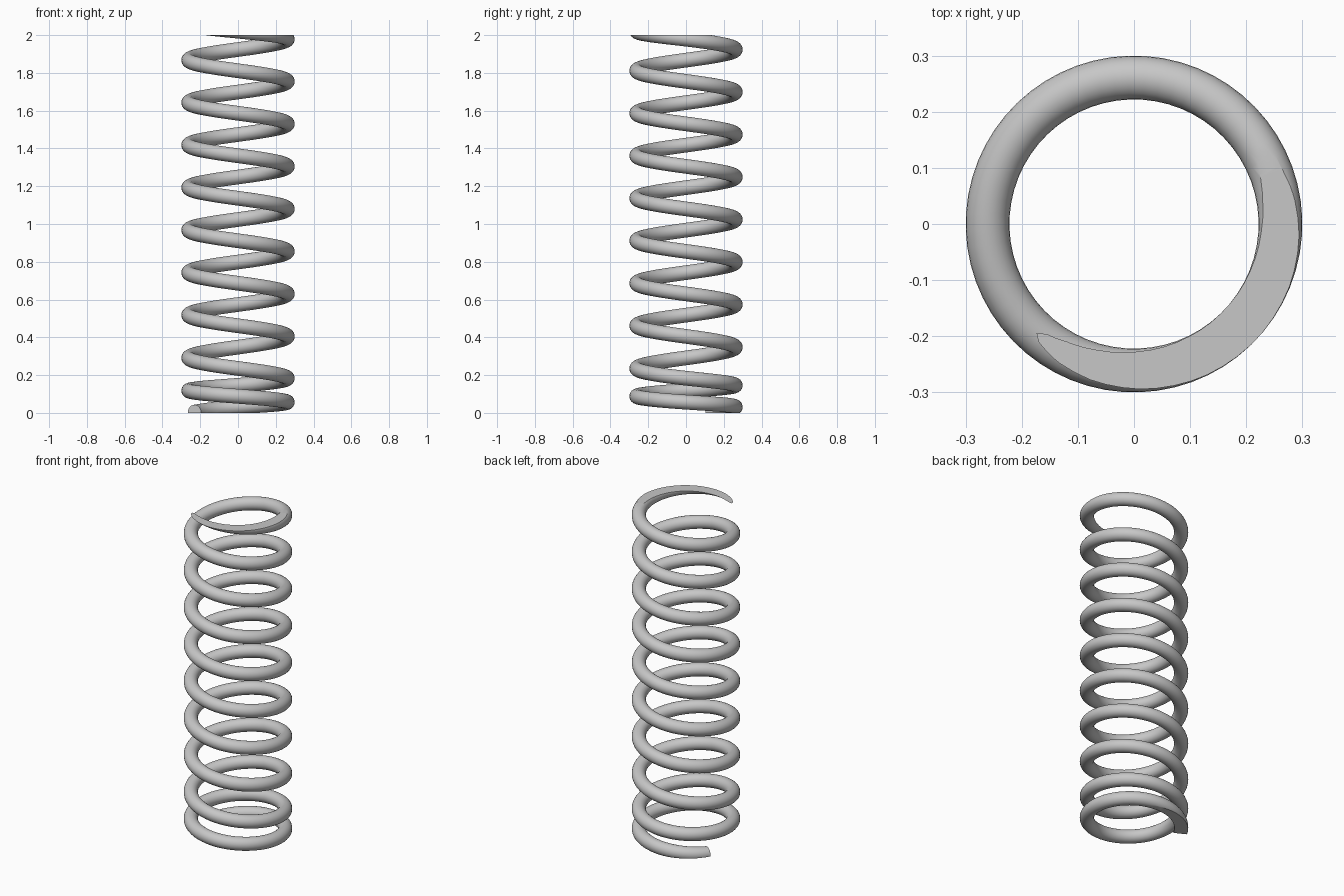
import bpy
import bmesh
from math import sin, cos, pi, radians
from mathutils import Vector

cube = bpy.data.objects.get("Cube")
if cube:
    bpy.data.objects.remove(cube, do_unlink=True)

COIL_RADIUS = 0.261
WIRE_RADIUS = 0.039
START_ANGLE = 152
SIDES = 24
STEP = 6

# Rise of the wire: (degrees wound from the lower end, height of wire centre)
RISE = [(0, 0.004), (62, 0.033), (152, 0.056), (242, 0.088), (332, 0.118),
        (422, 0.145), (512, 0.182), (602, 0.235), (692, 0.291), (872, 0.405),
        (3392, 1.98), (3482, 2.021), (3540, 2.046)]


def height(wound):
    """Height of the wire centre, linear between the rise points."""
    for (a, za), (b, zb) in zip(RISE, RISE[1:]):
        if wound <= b or b == RISE[-1][0]:
            return za + (zb - za) * (wound - a) / (b - a)


def smooth_height(wound):
    """Average over a short stretch so the pitch changes gradually."""
    offsets = range(-30, 31, 10)
    return sum(height(wound + o) for o in offsets) / len(offsets)


def wire_ring(bm, wound):
    """One round cross-section of the wire."""
    angle = radians(START_ANGLE - wound)
    outward = Vector((cos(angle), sin(angle), 0))
    centre = outward * COIL_RADIUS + Vector((0, 0, smooth_height(wound)))
    ring = []
    for i in range(SIDES):
        a = 2 * pi * i / SIDES
        offset = outward * cos(a) + Vector((0, 0, sin(a)))
        ring.append(bm.verts.new(centre + offset * WIRE_RADIUS))
    return ring


def grind_flat(bm, z, direction):
    """Cut the wire level at z and close the cut with a flat face."""
    geom = bm.verts[:] + bm.edges[:] + bm.faces[:]
    bmesh.ops.bisect_plane(bm, geom=geom, dist=1e-6, plane_co=(0, 0, z),
                           plane_no=(0, 0, direction), clear_outer=True)
    rim = [e for e in bm.edges if e.is_boundary]
    bmesh.ops.triangle_fill(bm, edges=rim, use_beauty=True,
                            use_dissolve=False, normal=(0, 0, direction))


# Coiled wire
bm = bmesh.new()
rings = [wire_ring(bm, w) for w in range(0, RISE[-1][0] + 1, STEP)]
for low, high in zip(rings, rings[1:]):
    for i in range(SIDES):
        j = (i + 1) % SIDES
        bm.faces.new((low[i], low[j], high[j], high[i]))
bm.faces.new(rings[0])
bm.faces.new(rings[-1])

# Ground ends
grind_flat(bm, 0, -1)
grind_flat(bm, 2, 1)
bmesh.ops.recalc_face_normals(bm, faces=bm.faces[:])

mesh = bpy.data.meshes.new("coil_spring")
bm.to_mesh(mesh)
bm.free()
spring = bpy.data.objects.new("coil_spring", mesh)
bpy.context.collection.objects.link(spring)

# Grey steel
steel = bpy.data.materials.new("grey_steel")
steel.use_nodes = True
colour = (0.57, 0.57, 0.57, 1)
steel.diffuse_color = colour
steel.node_tree.nodes["Principled BSDF"].inputs["Base Color"].default_value = colour
mesh.materials.append(steel)

bpy.ops.object.select_all(action="DESELECT")
spring.select_set(True)
bpy.context.view_layer.objects.active = spring
bpy.ops.object.shade_smooth_by_angle(angle=radians(30))
